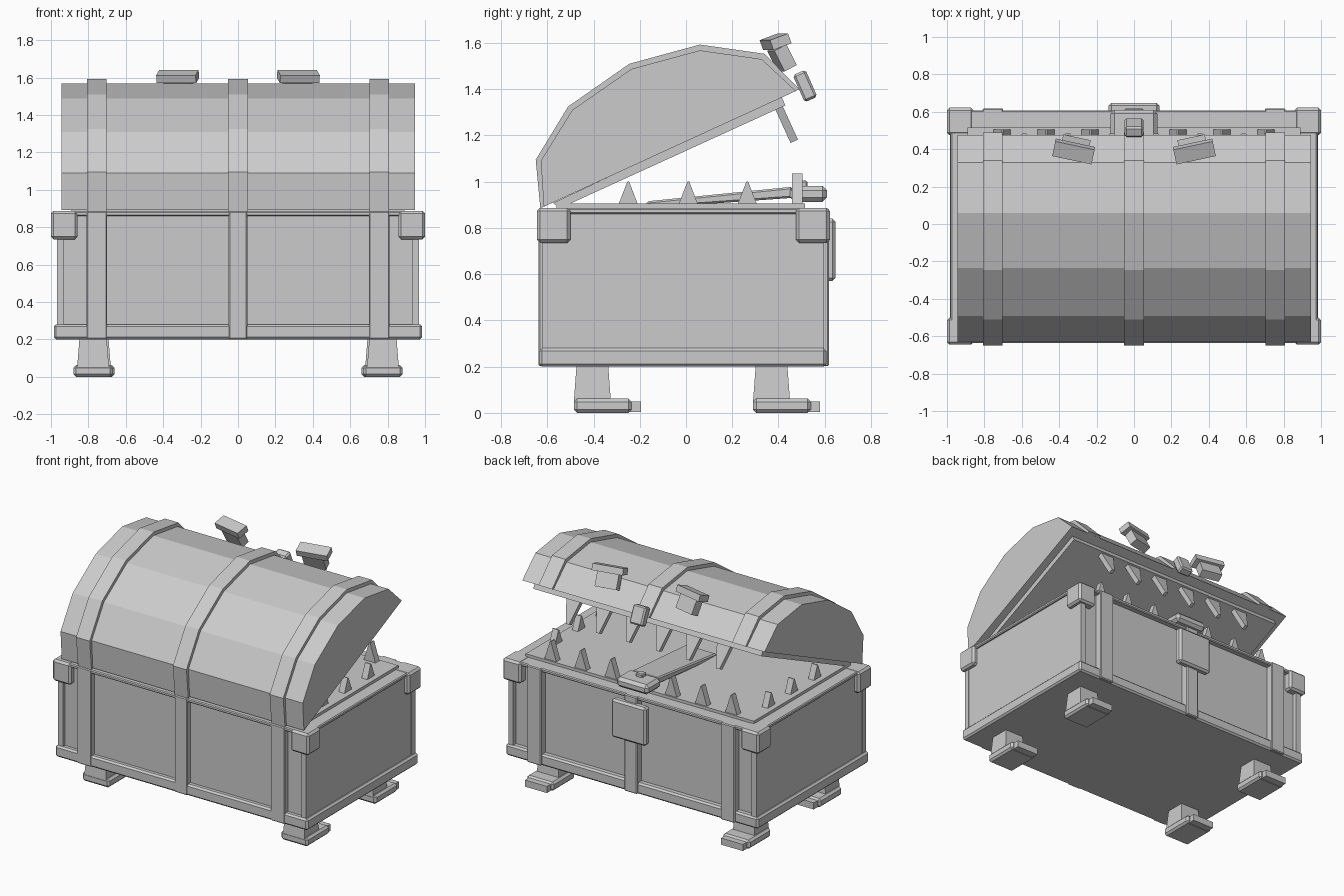
import bpy, bmesh, math
from mathutils import Matrix, Vector

if "Cube" in bpy.data.objects:
    bpy.data.objects.remove(bpy.data.objects["Cube"])

grey = bpy.data.materials.new("plain grey")
grey.diffuse_color = (0.6, 0.6, 0.6, 1)
grey.use_nodes = True
grey.node_tree.nodes["Principled BSDF"].inputs["Base Color"].default_value = grey.diffuse_color


def finish(name, bm, bevel=0):
    bmesh.ops.recalc_face_normals(bm, faces=bm.faces)
    me = bpy.data.meshes.new(name)
    bm.to_mesh(me)
    bm.free()
    me.materials.append(grey)
    ob = bpy.data.objects.new(name, me)
    bpy.context.collection.objects.link(ob)
    if bevel:
        mod = ob.modifiers.new("bevel", "BEVEL")
        mod.width = bevel
        mod.segments = 1
    return ob


def box(name, x, y, z, bevel=0, rot=None, taper=None):
    """Box from ranges, optionally rotated about its centre; taper scales its top."""
    bm = bmesh.new()
    bmesh.ops.create_cube(bm, size=1)
    c = Vector([(a + b) / 2 for a, b in (x, y, z)])
    s = [b - a for a, b in (x, y, z)]
    for v in bm.verts:
        if taper and v.co.z > 0:
            v.co.x *= taper
            v.co.y *= taper
        v.co = Vector([v.co[i] * s[i] for i in range(3)])
        if rot:
            v.co = rot @ v.co
        v.co += c
    return finish(name, bm, bevel)


def prism(name, pts, x0, x1):
    """Extrude a (y, z) profile along x."""
    bm = bmesh.new()
    f = bm.faces.new([bm.verts.new((x0, y, z)) for y, z in pts])
    r = bmesh.ops.extrude_face_region(bm, geom=[f])
    bmesh.ops.translate(bm, vec=(x1 - x0, 0, 0),
                        verts=[v for v in r["geom"] if isinstance(v, bmesh.types.BMVert)])
    return finish(name, bm)


def tooth(name, mat, width, height, thick, tip=0.004):
    """Flat triangular tooth: width on local x, thickness on y, point on +z."""
    bm = bmesh.new()
    pts = [(-width / 2, 0), (width / 2, 0), (tip, height), (-tip, height)]
    lo = [bm.verts.new((x, -thick / 2, z)) for x, z in pts]
    hi = [bm.verts.new((x, thick / 2, z)) for x, z in pts]
    bm.faces.new(lo)
    bm.faces.new(hi[::-1])
    for i in range(4):
        j = (i + 1) % 4
        bm.faces.new((lo[i], hi[i], hi[j], lo[j]))
    bm.transform(mat)
    return finish(name, bm)


def rot_x(deg):
    return Matrix.Rotation(math.radians(deg), 3, 'X')


# chest body, base trim and top rim
box("chest_body", (-0.965, 0.965), (-0.60, 0.565), (0.21, 0.87))
box("base_trim", (-0.985, 0.985), (-0.635, 0.607), (0.20, 0.28), 0.012)
box("top_rim", (-0.98, 0.98), (-0.635, 0.607), (0.86, 0.885), 0.006)
box("lower_gum", (-0.89, 0.89), (-0.56, 0.515), (0.88, 0.905))

# upright boards and corner posts on front and back
for x0, x1 in ((-0.81, -0.70), (-0.05, 0.05), (0.70, 0.81)):
    box("front_upright", (x0, x1), (-0.638, -0.59), (0.202, 0.885), 0.006)
    box("back_upright", (x0, x1), (0.55, 0.618), (0.202, 0.885), 0.006)
for s in (-1, 1):
    px = sorted((s * 0.968, s * 0.93))
    box("front_post", px, (-0.622, -0.585), (0.27, 0.87))
    box("back_post", px, (0.55, 0.597), (0.27, 0.87))
    cx = sorted((s * 0.858, s * 1.0))
    box("corner_cap", cx, (-0.645, -0.50), (0.735, 0.887), 0.014)
    box("corner_cap", cx, (0.475, 0.622), (0.735, 0.887), 0.014)

# lid: faceted arch, three raised bands, gum plate underneath
outer = [(-0.63, 0.885), (-0.65, 1.095), (-0.51, 1.325), (-0.245, 1.51),
         (0.06, 1.593), (0.34, 1.553), (0.49, 1.40)]
inner = [(-0.615, 0.892), (-0.628, 1.09), (-0.492, 1.31), (-0.235, 1.488),
         (0.06, 1.568), (0.328, 1.53), (0.475, 1.392)]
prism("lid", inner, -0.945, 0.945)
for c in (-0.755, 0, 0.755):
    prism("lid_band", outer, c - 0.053, c + 0.053)
prism("upper_gum", [(-0.575, 0.908), (-0.545, 0.885), (0.43, 1.33), (0.412, 1.37)], -0.89, 0.89)

# lower teeth along the sides and the open edge
for s in (-1, 1):
    for y in (-0.25, 0.01, 0.265):
        m = Matrix.Translation((s * 0.83, y, 0.90)) @ Matrix.Rotation(math.pi / 2, 4, 'Z')
        tooth("lower_side_tooth", m, 0.085, 0.10, 0.045)
    for x in (0.235, 0.47, 0.705):
        tooth("lower_edge_tooth", Matrix.Translation((s * x, 0.482, 0.90)), 0.095, 0.135, 0.045)
    # upper teeth, square to the lid
    for x in (0.117, 0.352, 0.587):
        m = Matrix.Translation((s * x, 0.40, 1.325)) @ Matrix.Rotation(math.radians(204.4), 4, 'X')
        tooth("upper_tooth", m, 0.11, 0.165, 0.035, 0.012)

# tongue with thick tip and a small stud
bm = bmesh.new()
plan = [(-0.12, -0.17, 0.885), (0.12, -0.17, 0.885), (0.10, 0.46, 0.93), (-0.10, 0.46, 0.93)]
lo = [bm.verts.new(p) for p in plan]
hi = [bm.verts.new((x, y, z + (0.048 if y > 0 else 0.03))) for x, y, z in plan]
bm.faces.new(lo)
bm.faces.new(hi)
for i in range(4):
    j = (i + 1) % 4
    bm.faces.new((lo[i], lo[j], hi[j], hi[i]))
finish("tongue", bm, 0.008)
box("tongue_tip", (-0.125, 0.125), (0.45, 0.61), (0.912, 0.982), 0.02)
box("tongue_stud", (-0.025, 0.025), (0.475, 0.525), (0.97, 1.005), 0.006)

# lock plate on the body and catch on the lid
box("lock_plate", (-0.135, 0.135), (0.59, 0.647), (0.57, 0.84), 0.014)
box("lid_catch", (-0.05, 0.05), (0.485, 0.545), (1.35, 1.478), 0.01, rot_x(24))

# eyes and slanted brows
for s in (-1, 1):
    tilt = Matrix.Rotation(math.radians(s * 12), 3, 'Z')
    box("eye", sorted((s * 0.24, s * 0.39)), (0.385, 0.445), (1.485, 1.585), 0, tilt @ rot_x(27))
    box("brow", sorted((s * 0.215, s * 0.43)), (0.345, 0.43), (1.583, 1.628), 0,
        tilt @ rot_x(20))

# legs, feet and toes
for s in (-1, 1):
    for y in (-0.36, 0.415):
        c = s * (0.775 if y < 0 else 0.765)
        off = -0.045
        box("leg", (c - 0.085, c + 0.085), (y + off - 0.08, y + off + 0.08),
            (0.05, 0.21), 0, None, 0.85)
        box("foot", (c - 0.105, c + 0.105), (y - 0.125, y + 0.125), (0, 0.062), 0.014)
        box("toe", (c - 0.085, c + 0.085), (y + 0.10, y + 0.165), (0.003, 0.05))
